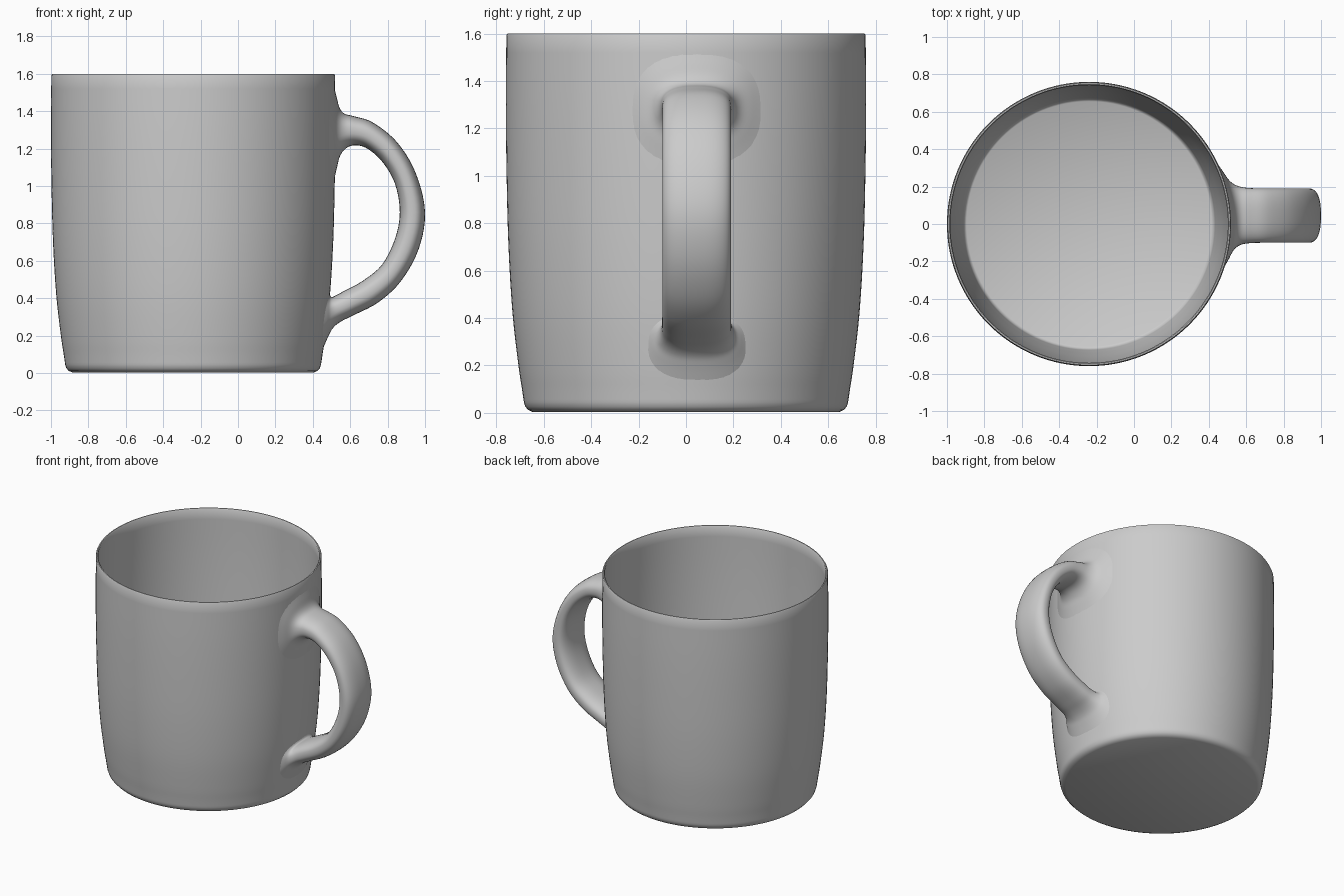
import bpy, bmesh
from math import sin, cos, pi, sqrt, copysign, radians
from mathutils import Vector

if "Cube" in bpy.data.objects:
    bpy.data.objects.remove(bpy.data.objects["Cube"])

CX, SEG = -0.24, 128


def make_object(name, verts, faces, angle):
    mesh = bpy.data.meshes.new(name)
    mesh.from_pydata(verts, [], faces)
    bm = bmesh.new()
    bm.from_mesh(mesh)
    bmesh.ops.recalc_face_normals(bm, faces=bm.faces)
    bm.to_mesh(mesh)
    bm.free()
    ob = bpy.data.objects.new(name, mesh)
    bpy.context.collection.objects.link(ob)
    bpy.ops.object.select_all(action='DESELECT')
    bpy.context.view_layer.objects.active = ob
    ob.select_set(True)
    bpy.ops.object.shade_smooth_by_angle(angle=radians(angle))
    return ob


def loft(rings):
    n = len(rings[0])
    verts = [p for ring in rings for p in ring]
    faces = [(i*n + j, i*n + (j+1) % n, (i+1)*n + (j+1) % n, (i+1)*n + j)
             for i in range(len(rings)-1) for j in range(n)]
    return verts, faces


def spline(rows, steps):
    # smooth interpolation through the rows
    rows = [Vector(r) for r in rows]
    pts = [rows[0]*2 - rows[1]] + rows + [rows[-1]*2 - rows[-2]]
    out = []
    for a, b, c, d in zip(pts, pts[1:], pts[2:], pts[3:]):
        for s in range(steps):
            t = s/steps
            out.append(0.5*(2*b + (c-a)*t + (2*a-5*b+4*c-d)*t*t + (3*b-a-3*c+d)*t**3))
    return out + [rows[-1]]


# Cup: thin-walled turned profile (radius, height)
wall = spline([(0.684, 0.045), (0.692, 0.1), (0.707, 0.2), (0.732, 0.42), (0.749, 0.7),
               (0.757, 1.0), (0.76, 1.3), (0.758, 1.593)], 4)
outer = [(0.645, 0.003), (0.665, 0.012), (0.678, 0.026)] + [tuple(p) for p in wall]
rim = [(0.754, 1.6), (0.747, 1.6)]
inner = [(r - 0.016, z) for r, z in reversed(wall) if z > 0.07]
floor = [(0.667, 0.05), (0.655, 0.042)]
profile = outer + rim + inner + floor
rings = [[(CX + r*cos(2*pi*j/SEG), r*sin(2*pi*j/SEG), z) for j in range(SEG)] for r, z in profile]
verts, faces = loft(rings)
last = len(verts) - SEG
faces += [tuple(range(SEG)), tuple(range(last, last + SEG))]
make_object("cup_body", verts, faces, 50)

# Handle: outer edge x,z, inner edge x,z, half width, amount of wrap round the cup
sections = [
    (0.512, 1.54, 0.512, 1.02, 0.30, 1),
    (0.527, 1.48, 0.530, 1.10, 0.24, 1),
    (0.543, 1.42, 0.546, 1.16, 0.185, 0.9),
    (0.57, 1.387, 0.58, 1.203, 0.157, 0.6),
    (0.62, 1.373, 0.63, 1.218, 0.147, 0.15),
    (0.72, 1.34, 0.695, 1.198, 0.145, 0),
    (0.85, 1.235, 0.775, 1.125, 0.145, 0),
    (0.95, 1.07, 0.84, 1.01, 0.145, 0),
    (1.0, 0.86, 0.865, 0.86, 0.145, 0),
    (0.965, 0.66, 0.84, 0.72, 0.145, 0),
    (0.87, 0.49, 0.77, 0.58, 0.145, 0),
    (0.75, 0.378, 0.665, 0.492, 0.145, 0),
    (0.62, 0.31, 0.56, 0.435, 0.146, 0.15),
    (0.55, 0.275, 0.523, 0.415, 0.15, 0.6),
    (0.508, 0.24, 0.505, 0.407, 0.165, 0.9),
    (0.483, 0.195, 0.493, 0.415, 0.19, 1),
    (0.450, 0.12, 0.483, 0.45, 0.22, 1),
]


def rounded(v):
    return copysign(abs(v)**0.8, v)


rings = []
for s in spline(sections, 5):
    xo, zo, xi, zi, hw, wrap = s
    ring = []
    for j in range(40):
        c, y = rounded(cos(2*pi*j/40)), hw*rounded(sin(2*pi*j/40))
        y += 0.045
        bend = wrap*(sqrt(0.76**2 - y*y) - 0.76)
        ring.append(((xo+xi)/2 + c*(xo-xi)/2 + bend, y, (zo+zi)/2 + c*(zo-zi)/2))
    rings.append(ring)
make_object("handle", *loft(rings), 60)
